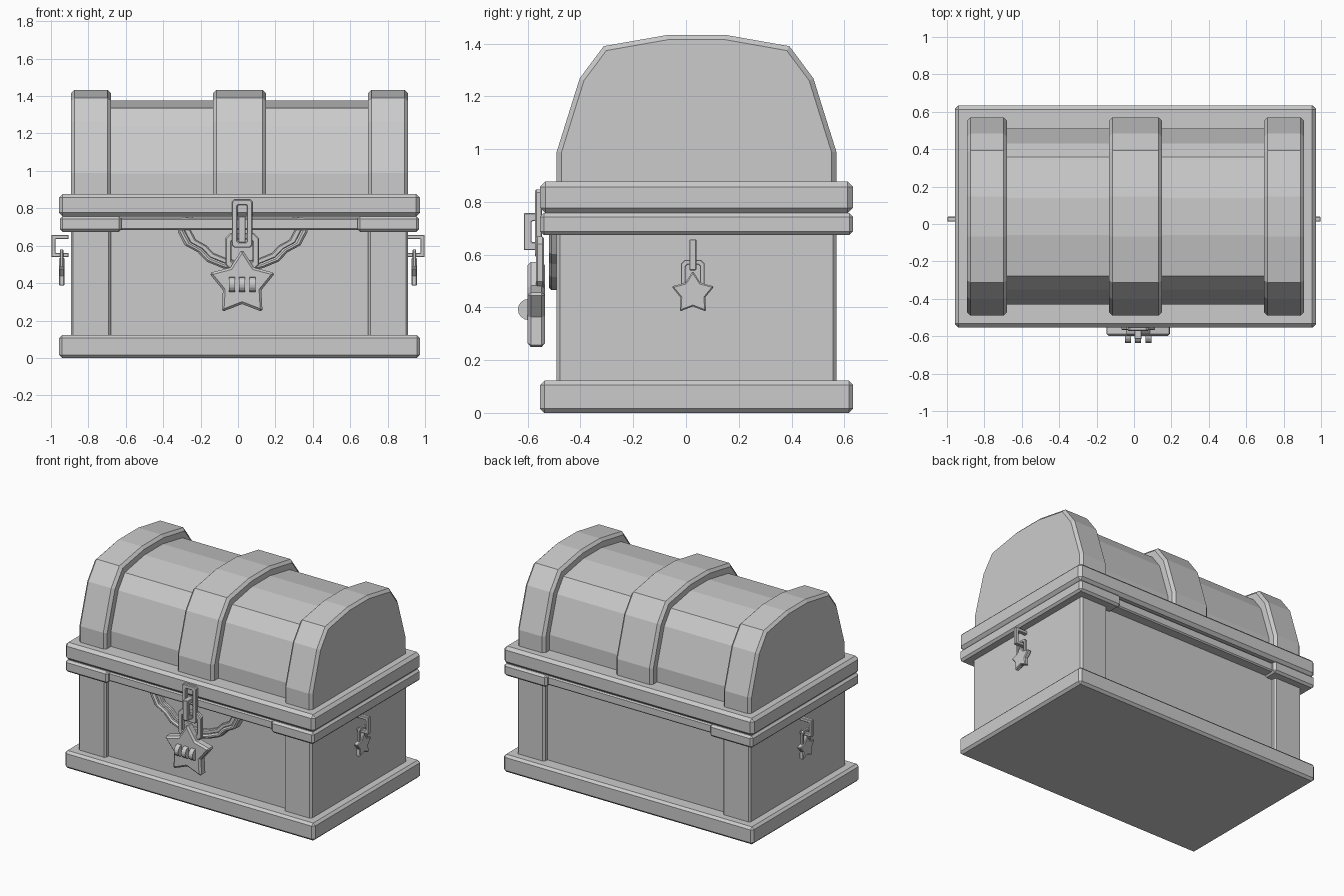
import bpy, bmesh, math

if "Cube" in bpy.data.objects:
    bpy.data.objects.remove(bpy.data.objects["Cube"])

CX, CY = 0.008, 0.04      # chest centre
LX = 0.022                # front lock centre


def finish(name, bm, bevel):
    bmesh.ops.recalc_face_normals(bm, faces=bm.faces)
    me = bpy.data.meshes.new(name)
    bm.to_mesh(me)
    bm.free()
    ob = bpy.data.objects.new(name, me)
    bpy.context.collection.objects.link(ob)
    if bevel:
        m = ob.modifiers.new("Bevel", 'BEVEL')
        m.width, m.segments = bevel, 1
        m.limit_method, m.angle_limit = 'ANGLE', math.radians(50)
    return ob


def place(axis, u, v, d):
    return (d, u, v) if axis == 'x' else (u, d, v)


def prism(name, pts, axis, d0, d1, bevel=0.0, hole=None):
    """Extrude an outline (u, z) along x or y, optionally with a matching hole outline."""
    bm = bmesh.new()

    def loop(p, d):
        return [bm.verts.new(place(axis, u, v, d)) for u, v in p]
    a, b = loop(pts, d0), loop(pts, d1)
    n = len(pts)
    pairs = [(a, b)]
    if hole:
        c, e = loop(hole, d0), loop(hole, d1)
        pairs += [(b, e), (e, c), (c, a)]
    else:
        bm.faces.new(a)
        bm.faces.new(b)
    for p, q in pairs:
        for i in range(n):
            j = (i + 1) % n
            bm.faces.new((p[i], p[j], q[j], q[i]))
    return finish(name, bm, bevel)


def box(name, x0, x1, y0, y1, z0, z1, bevel=0.012):
    return prism(name, [(x0, z0), (x1, z0), (x1, z1), (x0, z1)], 'y', y0, y1, bevel)


def oct_rect(c, hw, z0, z1, cut):
    """Rectangle outline with clipped corners."""
    return [(c - hw + cut, z0), (c + hw - cut, z0), (c + hw, z0 + cut), (c + hw, z1 - cut),
            (c + hw - cut, z1), (c - hw + cut, z1), (c - hw, z1 - cut), (c - hw, z0 + cut)]


def link(name, axis, c, hw, z0, z1, t, cut, d0, d1, bevel=0.004):
    return prism(name, oct_rect(c, hw, z0, z1, cut), axis, d0, d1, bevel,
                 oct_rect(c, hw - t, z0 + t, z1 - t, cut * 0.5))


def star(name, axis, c, zc, r, d0, d1, bevel):
    pts = []
    for i in range(10):
        a, k = math.pi / 2 + i * math.pi / 5, r * (0.58 if i % 2 else 1)
        pts.append((c + k * math.cos(a), zc + k * math.sin(a)))
    return prism(name, pts, axis, d0, d1, bevel)


def staple(name, axis, c, hw, wall, out, z0, z1, t):
    """C-shaped bracket sticking out from a wall; its outline lies across the given axis."""
    k = t if out > wall else -t
    pts = [(wall, z0), (out, z0), (out, z1), (wall, z1),
           (wall, z1 - t), (out - k, z1 - t), (out - k, z0 + t), (wall, z0 + t)]
    return prism(name, pts, axis, c - hw, c + hw, 0.003)


# Base, body and lid rim
HX, HY = 0.965, 0.593
box("base", CX - HX, CX + HX, CY - HY, CY + HY, 0, 0.122, 0.016)
box("body_panel", CX - 0.75, CX + 0.75, CY - 0.497, CY + 0.497, 0.1, 0.72, 0)
box("body_rail", CX - 0.7, CX + 0.7, CY - 0.568, CY + 0.568, 0.685, 0.747, 0.008)
box("inner_seam", CX - 0.9, CX + 0.9, CY - 0.53, CY + 0.53, 0.7, 0.8, 0)
box("lid_rim", CX - HX, CX + HX, CY - HY, CY + HY, 0.757, 0.877, 0.02)

# Lid arch profiles
half = [(0.53, 0.84), (0.53, 0.99), (0.443, 1.268), (0.352, 1.39), (0.108, 1.433)]
half_in = [(0.47, 0.84), (0.47, 0.985), (0.39, 1.238), (0.318, 1.335), (0.1, 1.375)]


def arch(h):
    return [(CY + y, z) for y, z in h] + [(CY - y, z) for y, z in reversed(h)]


prism("lid_panel", arch(half_in), 'x', CX - 0.8, CX + 0.8)
prism("lid_middle_band", arch(half), 'x', CX - 0.142, CX + 0.142, 0.018)

for s, side in ((-1, "left"), (1, "right")):
    # End posts, rail ends and lid bands
    def span(a, b):
        return sorted((CX + s * a, CX + s * b))
    box(side + "_end_post", *span(0.688, 0.901), CY - 0.53, CY + 0.53, 0.1, 0.72, 0.012)
    box(side + "_rail_end", *span(0.63, HX - 0.004), CY - HY, CY + HY, 0.674, 0.757, 0.014)
    prism(side + "_lid_band", arch(half), 'x', *span(0.688, 0.901), 0.018)
    # Side star charm
    staple(side + "_staple", 'y', 0.026, 0.013, s * 0.905, s * 0.998, 0.54, 0.658, 0.022)
    link(side + "_shackle", 'x', 0.026, 0.045, 0.46, 0.58, 0.018, 0.014,
         *sorted((s * 0.934, s * 0.952)), 0.003)
    star(side + "_star", 'x', 0.026, 0.453, 0.085, *sorted((s * 0.927, s * 0.958)), 0.005)

# Scalloped front plate with raised border
hp = [(0.335, 0.75), (0.347, 0.674), (0.31, 0.603), (0.24, 0.565),
      (0.193, 0.515), (0.107, 0.48), (0.04, 0.465)]
plate = [(0.025 + x, z) for x, z in hp] + [(0.025 - x, z) for x, z in reversed(hp)]


def shrink(k):
    return [(0.025 + (x - 0.025) * k, 0.75 + (z - 0.75) * k) for x, z in plate]


prism("front_plate", shrink(0.92), 'y', -0.478, -0.44)
prism("front_plate_border", plate, 'y', -0.52, -0.45, 0.01, shrink(0.9))
prism("front_plate_inner_border", shrink(0.91), 'y', -0.5, -0.45, 0.006, shrink(0.81))

# Hasp, staple and star padlock
link("hasp", 'y', LX, 0.055, 0.59, 0.847, 0.03, 0.012, -0.572, -0.545, 0.005)
staple("front_staple", 'x', LX, 0.019, -0.545, -0.615, 0.617, 0.757, 0.03)
link("padlock_shackle", 'y', LX, 0.09, 0.47, 0.668, 0.034, 0.028, -0.568, -0.538, 0.006)
star("star_padlock", 'y', LX, 0.396, 0.186, -0.6, -0.535, 0.012)

# Combination dials
for i in (-1, 0, 1):
    ring = [(-0.597 + 0.04 * math.cos(k * math.pi / 8), 0.392 + 0.04 * math.sin(k * math.pi / 8))
            for k in range(16)]
    x = LX + i * 0.055
    prism("padlock_dial", ring, 'x', x - 0.016, x + 0.016)
